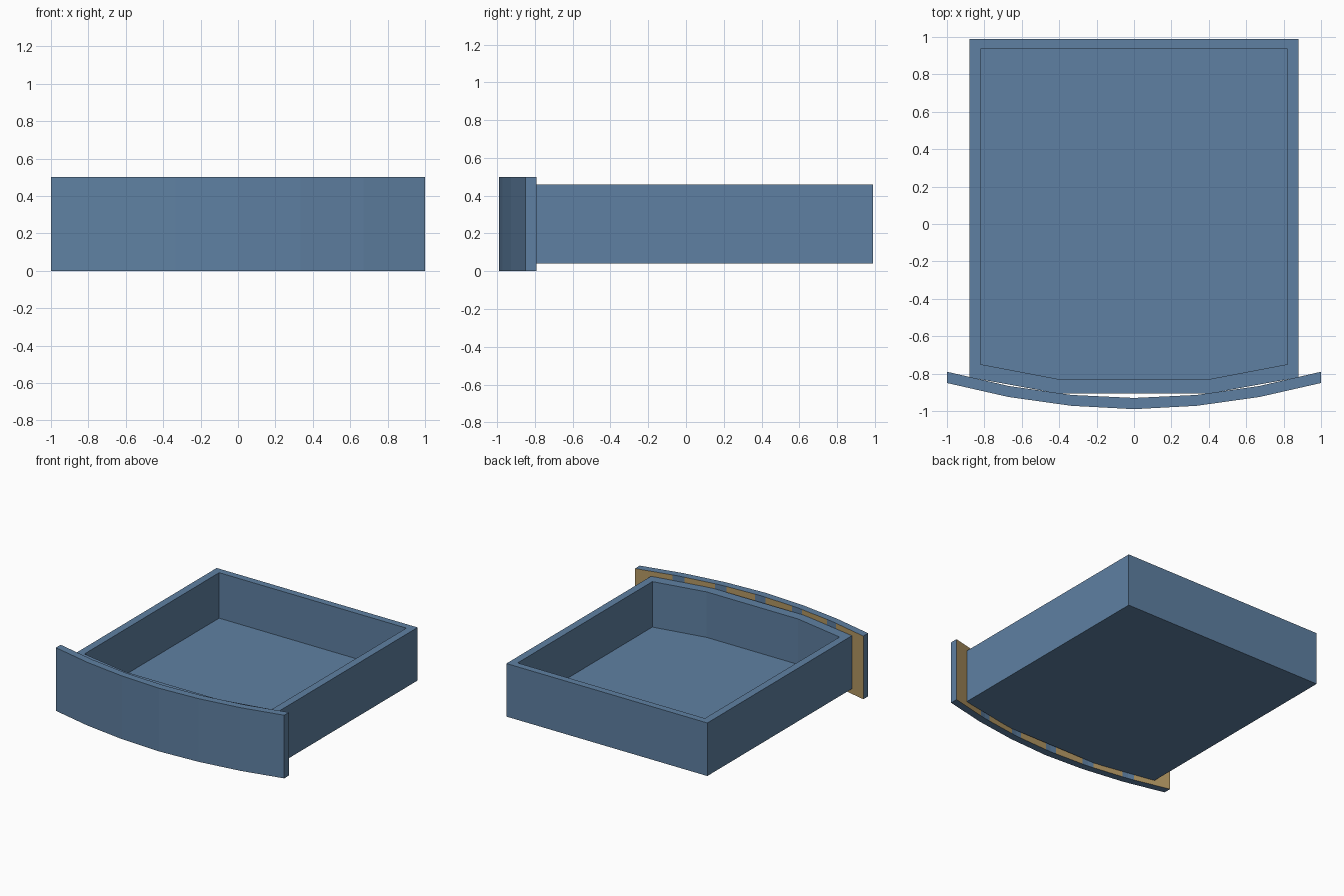
import bpy, bmesh

if "Cube" in bpy.data.objects:
    bpy.data.objects.remove(bpy.data.objects["Cube"])


def material(name, rgb):
    m = bpy.data.materials.new(name)
    m.diffuse_color = (*rgb, 1)
    m.use_nodes = True
    m.node_tree.nodes["Principled BSDF"].inputs["Base Color"].default_value = m.diffuse_color
    return m


blue = material("blue paint", (0.113, 0.216, 0.361))
tan = material("tan wood", (0.45, 0.31, 0.125))


def finish(bm, name, mats):
    bmesh.ops.recalc_face_normals(bm, faces=bm.faces)
    me = bpy.data.meshes.new(name)
    bm.to_mesh(me)
    bm.free()
    for m in mats:
        me.materials.append(m)
    ob = bpy.data.objects.new(name, me)
    bpy.context.collection.objects.link(ob)


def ring(bm, pts, z):
    return [bm.verts.new((x, y, z)) for x, y in pts]


def bridge(bm, a, b):
    n = len(a)
    return [bm.faces.new((a[i], a[(i + 1) % n], b[(i + 1) % n], b[i])) for i in range(n)]


def mirrored(half):
    return [(-x, y) for x, y in reversed(half)] + half


# Drawer box: hollow tray with a bowed front wall
outer = mirrored([(0.40, -0.907), (0.88, -0.82), (0.88, 0.99)])
inner = mirrored([(0.40, -0.83), (0.82, -0.75), (0.82, 0.935)])
bm = bmesh.new()
rings = [ring(bm, outer, 0.04), ring(bm, outer, 0.46), ring(bm, inner, 0.46), ring(bm, inner, 0.10)]
for a, b in zip(rings, rings[1:]):
    bridge(bm, a, b)
bm.faces.new(rings[0])
bm.faces.new(rings[-1])
finish(bm, "drawer_box", [blue])

# Bowed front panel: six flat facets, bare wood on the back
xs = [-1, -0.67, -0.335, 0, 0.335, 0.67, 1]
front = [-0.85, -0.925, -0.972, -0.99, -0.972, -0.925, -0.85]
back = [-0.79, -0.866, -0.914, -0.93, -0.914, -0.866, -0.79]
front_pts = list(zip(xs, front))
back_pts = []
for i in range(6):
    for t in (0, 0.14, 0.86):
        back_pts.append((xs[i] + (xs[i + 1] - xs[i]) * t, back[i] + (back[i + 1] - back[i]) * t))
back_pts.append((xs[6], back[6]))
bm = bmesh.new()
loop = front_pts + back_pts[::-1]
low, high = ring(bm, loop, 0), ring(bm, loop, 0.5)
sides = bridge(bm, low, high)
bm.faces.new(low)
bm.faces.new(high)
# Back strips are wood, with narrow painted bands at the facet joints
for k, f in enumerate(sides[7:7 + 18]):
    x = abs(f.calc_center_median().x)
    if k % 3 == 1 or x > 0.85:
        f.material_index = 1
finish(bm, "front_panel", [blue, tan])
